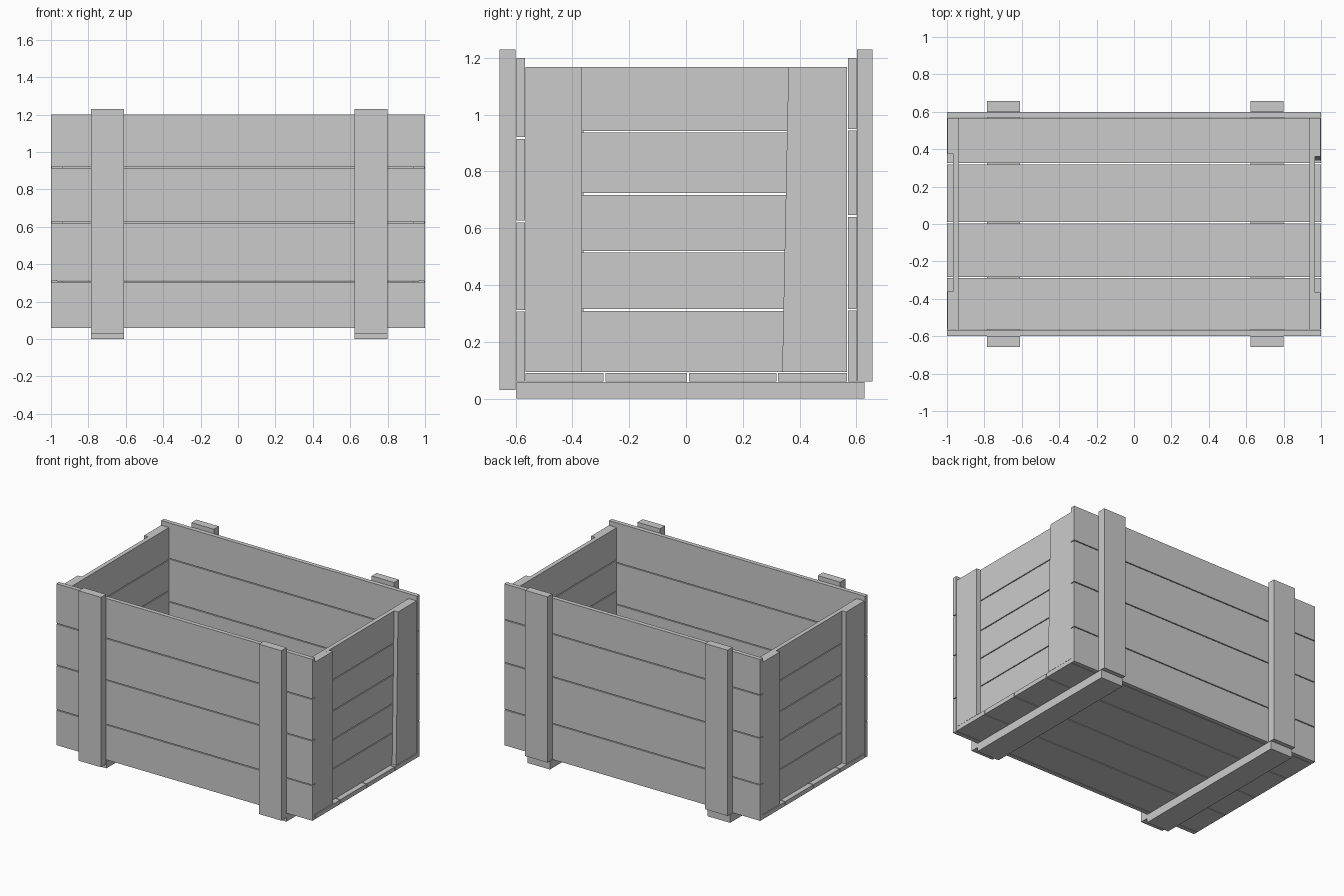
import bpy, bmesh

if "Cube" in bpy.data.objects:
    bpy.data.objects.remove(bpy.data.objects["Cube"])


def prism(name, x, y_bottom, y_top, z):
    """Board spanning x and z, whose y range may differ between bottom and top."""
    bm = bmesh.new()
    bmesh.ops.create_cube(bm, size=1)
    for v in bm.verts:
        i, j, k = (int(c > 0) for c in v.co)
        v.co = (x[i], (y_bottom, y_top)[k][j], z[k])
    mesh = bpy.data.meshes.new(name)
    bm.to_mesh(mesh)
    bm.free()
    obj = bpy.data.objects.new(name, mesh)
    bpy.context.collection.objects.link(obj)
    return obj


def board(name, x, y, z):
    return prism(name, x, y, y, z)


def spans(edges, gap=0.006):
    """Split a range at its seams, leaving a thin gap at each one."""
    last = len(edges) - 2
    return [(a + (gap / 2 if i else 0), b - (gap / 2 if i < last else 0))
            for i, (a, b) in enumerate(zip(edges, edges[1:]))]


# Long side planks
for z in spans([0.06, 0.309, 0.624, 0.918, 1.2]):
    board("front_plank", (-1, 1), (-0.598, -0.568), z)
for z in spans([0.06, 0.313, 0.643, 0.947, 1.2]):
    board("back_plank", (-1, 1), (0.57, 0.6), z)

# Floor planks
for y in spans([-0.565, -0.287, 0.007, 0.322, 0.567]):
    board("floor_plank", (-1, 1), y, (0.06, 0.09))

# End planks on both short sides
for side, x in (("left", (-0.967, -0.937)), ("right", (0.937, 0.967))):
    for z in spans([0.093, 0.312, 0.517, 0.721, 0.94, 1.168]):
        board(side + "_end_plank", x, (-0.565, 0.567), z)

# Upright cleats on the ends, one with a crooked edge
H = (0.093, 1.168)
board("left_front_cleat", (-0.998, -0.967), (-0.565, -0.362), H)
board("left_back_cleat", (-0.998, -0.967), (0.376, 0.567), H)
board("right_front_cleat", (0.967, 0.998), (-0.565, -0.367), H)
prism("right_back_cleat", (0.967, 0.998), (0.339, 0.567), (0.361, 0.567), H)

# Outer battens and floor skids
for x in ((-0.785, -0.61), (0.623, 0.798)):
    board("front_batten", x, (-0.657, -0.6), (0.03, 1.23))
    board("back_batten", x, (0.602, 0.657), (0.06, 1.23))
    board("skid", x, (-0.598, 0.629), (0, 0.058))
